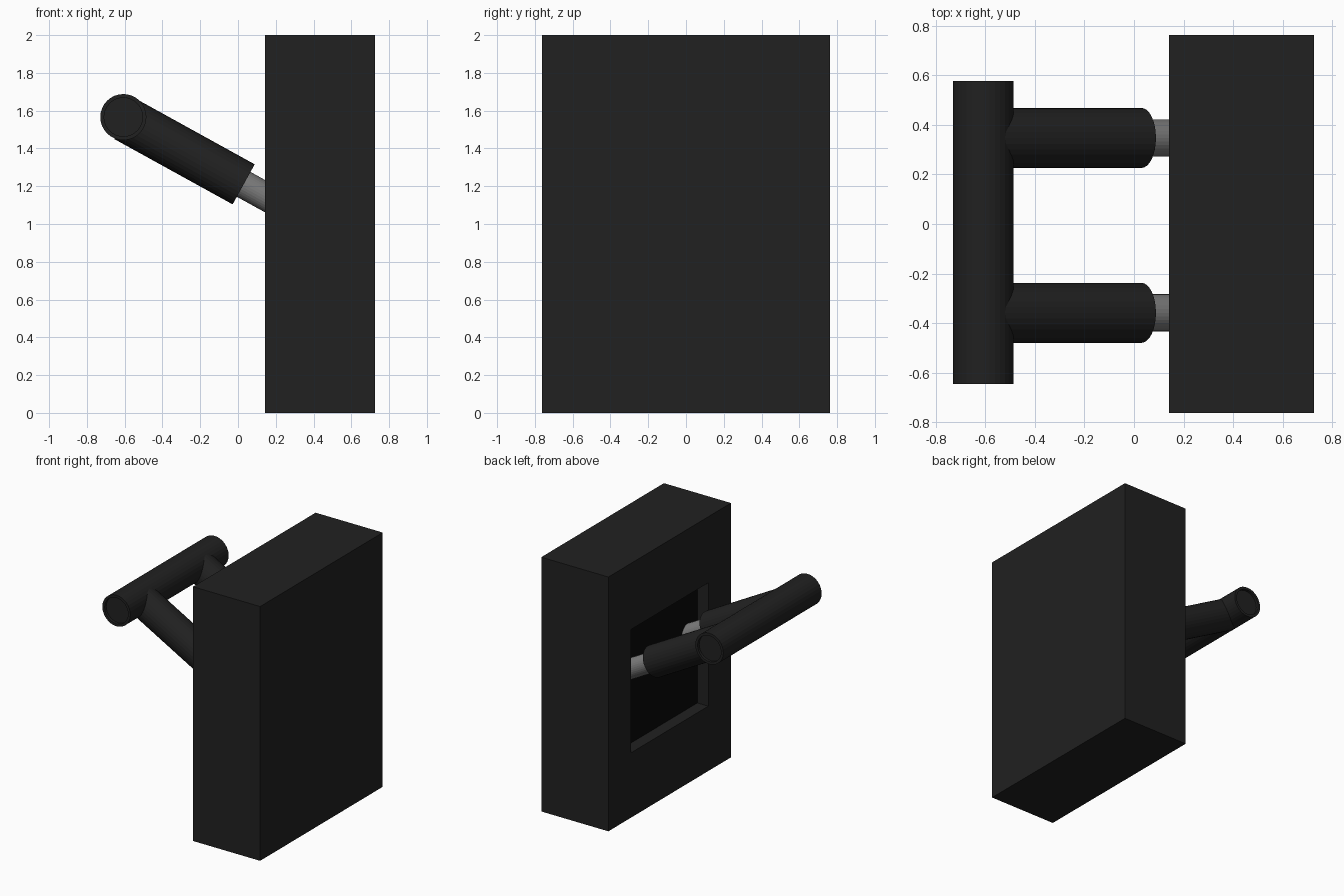
import bpy, bmesh
from math import pi
from mathutils import Vector, Matrix

if "Cube" in bpy.data.objects:
    bpy.data.objects.remove(bpy.data.objects["Cube"])


def material(name, value):
    m = bpy.data.materials.new(name)
    m.diffuse_color = (value, value, value, 1)
    m.use_nodes = True
    m.node_tree.nodes["Principled BSDF"].inputs["Base Color"].default_value = m.diffuse_color
    return m


black = material("black_rubber", 0.015)
deep_black = material("recess_black", 0.003)
metal = material("grey_metal", 0.2)


def finish(bm, name, *mats):
    bmesh.ops.recalc_face_normals(bm, faces=bm.faces)
    me = bpy.data.meshes.new(name)
    bm.to_mesh(me)
    bm.free()
    for m in mats:
        me.materials.append(m)
    ob = bpy.data.objects.new(name, me)
    bpy.context.collection.objects.link(ob)
    return ob


def rod(name, a, b, radius, mat, cap_rim=0):
    """Cylinder between two points, optionally with recessed end caps."""
    a, b = Vector(a), Vector(b)
    d = b - a
    bm = bmesh.new()
    bmesh.ops.create_cone(bm, cap_ends=True, segments=32, radius1=radius,
                          radius2=radius, depth=d.length)
    if cap_rim:
        caps = [f for f in bm.faces if len(f.verts) > 4]
        bmesh.ops.inset_individual(bm, faces=caps, thickness=cap_rim)
        for f in caps:
            inner = bmesh.ops.extrude_discrete_faces(bm, faces=[f])["faces"][0]
            bmesh.ops.translate(bm, verts=inner.verts, vec=-inner.normal * 0.02)
    turn = d.to_track_quat('Z', 'Y').to_matrix().to_4x4()
    bmesh.ops.transform(bm, verts=bm.verts,
                        matrix=Matrix.Translation((a + b) / 2) @ turn)
    return finish(bm, name, mat)


# Block with a shallow rectangular pocket in its left face
bm = bmesh.new()
bmesh.ops.create_cube(bm, size=1)
bmesh.ops.scale(bm, verts=bm.verts, vec=(0.584, 1.524, 2))
bmesh.ops.translate(bm, verts=bm.verts, vec=(0.434, 0, 1))
bm.normal_update()
side = min(bm.faces, key=lambda f: f.calc_center_median().x)
rim = bmesh.ops.extrude_discrete_faces(bm, faces=[side])["faces"][0]
for v in rim.verts:
    v.co.y *= 0.48 / 0.762
    v.co.z = 0.995 + (v.co.z - 1) * 0.485
floor = bmesh.ops.extrude_discrete_faces(bm, faces=[rim])["faces"][0]
bmesh.ops.translate(bm, verts=floor.verts, vec=(0.095, 0, 0))
floor.material_index = 1
finish(bm, "block", black, deep_black)

# Cross grip
rod("grip_bar", (-0.607, -0.645, 1.566), (-0.607, 0.577, 1.566), 0.122, black, 0.02)

# Sloping sleeves with metal rods running into the pocket
for side_name, y in (("near", -0.358), ("far", 0.347)):
    rod("sleeve_" + side_name, (-0.597, y, 1.556), (0.03, y, 1.21), 0.121, black)
    rod("rod_" + side_name, (-0.05, y, 1.254), (0.28, y, 1.072), 0.075, metal)
